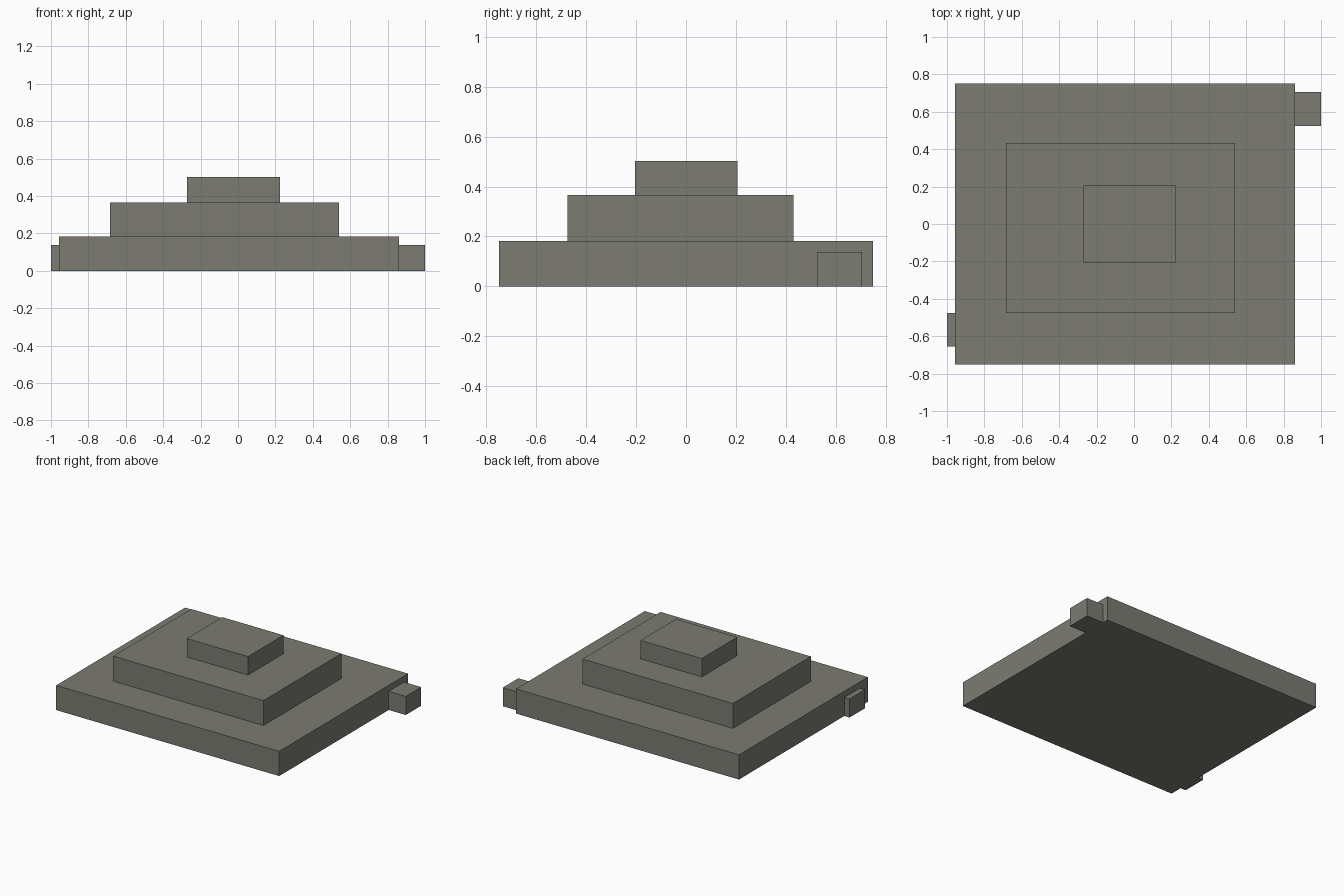
import bpy
from mathutils import Matrix, Vector

if "Cube" in bpy.data.objects:
    bpy.data.objects.remove(bpy.data.objects["Cube"])

stone = bpy.data.materials.new("warm grey stone")
stone.diffuse_color = (0.2, 0.2, 0.17, 1)
stone.use_nodes = True
stone.node_tree.nodes["Principled BSDF"].inputs["Base Color"].default_value = stone.diffuse_color


def block(name, x, y, z):
    """Box spanning the given (min, max) ranges."""
    bpy.ops.mesh.primitive_cube_add(size=1)
    ob = bpy.context.object
    ob.name = name
    centre = Vector([(a + b) / 2 for a, b in (x, y, z)])
    size = Vector([b - a for a, b in (x, y, z)])
    ob.data.transform(Matrix.Translation(centre) @ Matrix.Diagonal(size.to_4d()))
    ob.data.materials.append(stone)
    return ob


# Three stacked tiers
block("base_tier", (-0.957, 0.861), (-0.75, 0.75), (0, 0.182))
block("middle_tier", (-0.684, 0.541), (-0.476, 0.432), (0.182, 0.366))
block("top_tier", (-0.274, 0.225), (-0.205, 0.207), (0.366, 0.502))

# Small blocks against the sides of the base
block("right_side_block", (0.861, 1.0), (0.525, 0.705), (0, 0.137))
block("left_side_block", (-1.0, -0.957), (-0.656, -0.476), (0, 0.137))
